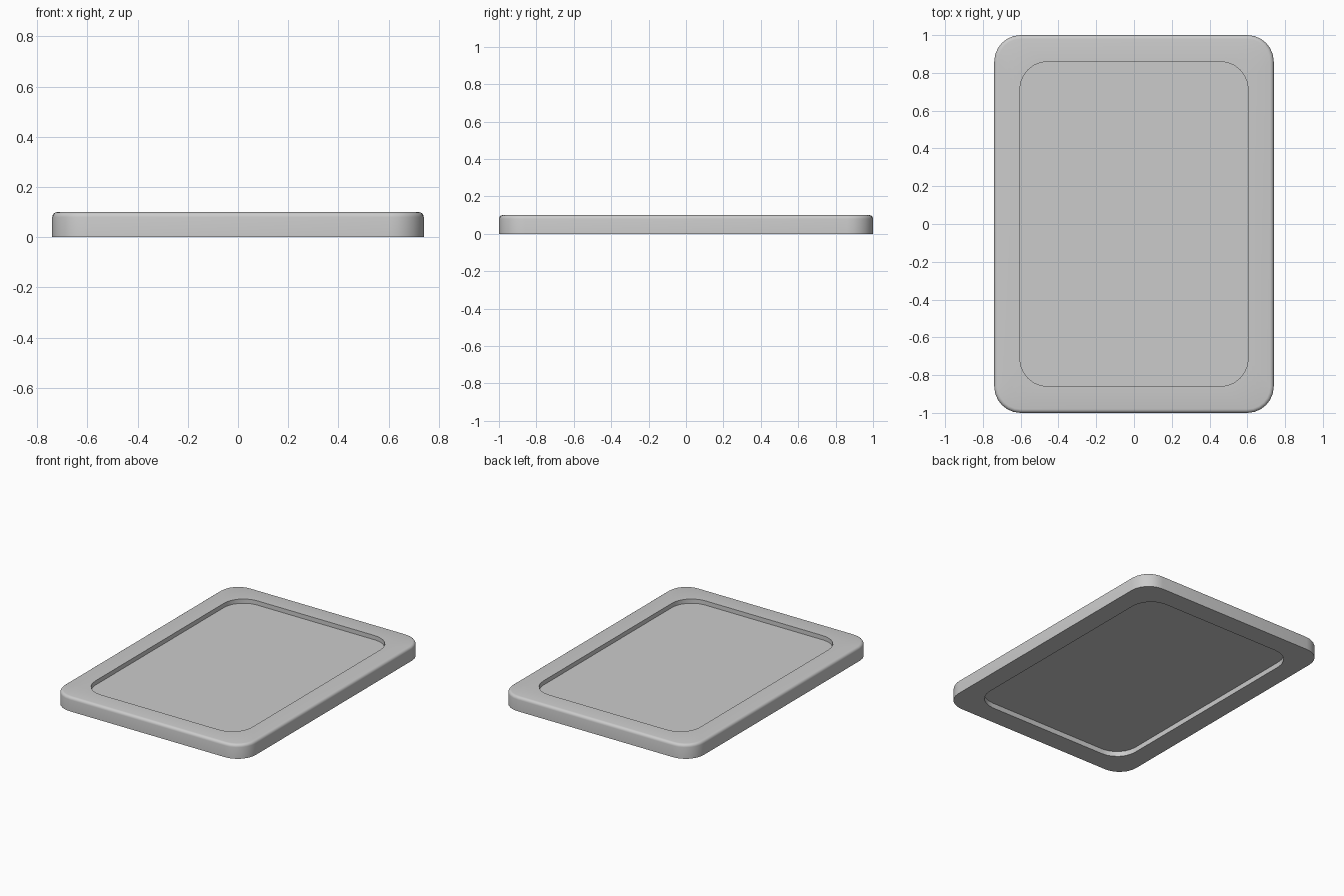
import bpy, bmesh, math

if "Cube" in bpy.data.objects:
    bpy.data.objects.remove(bpy.data.objects["Cube"])


def ring(bm, hx, hy, r, z, seg=6):
    """Loop of vertices round a rounded rectangle."""
    verts = []
    for i, (sx, sy) in enumerate(((1, 1), (-1, 1), (-1, -1), (1, -1))):
        for k in range(seg + 1):
            a = math.radians(90 * (i + k / seg))
            verts.append(bm.verts.new((sx * (hx - r) + r * math.cos(a),
                                       sy * (hy - r) + r * math.sin(a), z)))
    return verts


def bridge(bm, a, b):
    n = len(a)
    for i in range(n):
        j = (i + 1) % n
        bm.faces.new((a[i], a[j], b[j], b[i]))


def finish(bm, name):
    bmesh.ops.recalc_face_normals(bm, faces=bm.faces[:])
    mesh = bpy.data.meshes.new(name)
    bm.to_mesh(mesh)
    bm.free()
    obj = bpy.data.objects.new(name, mesh)
    bpy.context.collection.objects.link(obj)
    bpy.ops.object.select_all(action='DESELECT')
    obj.select_set(True)
    bpy.context.view_layer.objects.active = obj
    bpy.ops.object.shade_smooth_by_angle(angle=math.radians(35))


H = 0.10                      # frame height
B = 0.02                      # rounding of the outer top edge
OUTER = (0.74, 1.0, 0.14)     # half width, half length, corner radius
INNER = (0.605, 0.86, 0.15)

# Frame: closed profile swept round the rounded rectangle
bm = bmesh.new()
profile = [(0, 0)]
for k in range(5):
    a = math.radians(90 * k / 4)
    profile.append((B * (1 - math.cos(a)), H - B + B * math.sin(a)))
rings = [ring(bm, *(v - d for v in OUTER), z) for d, z in profile]
rings += [ring(bm, *INNER, H), ring(bm, *INNER, 0)]
for a, b in zip(rings, rings[1:] + rings[:1]):
    bridge(bm, a, b)
finish(bm, "frame")

# Panel: flat slab set in from both sides of the frame
bm = bmesh.new()
low, high = ring(bm, *INNER, 0.035), ring(bm, *INNER, 0.07)
bridge(bm, low, high)
bm.faces.new(low)
bm.faces.new(high)
finish(bm, "panel")
